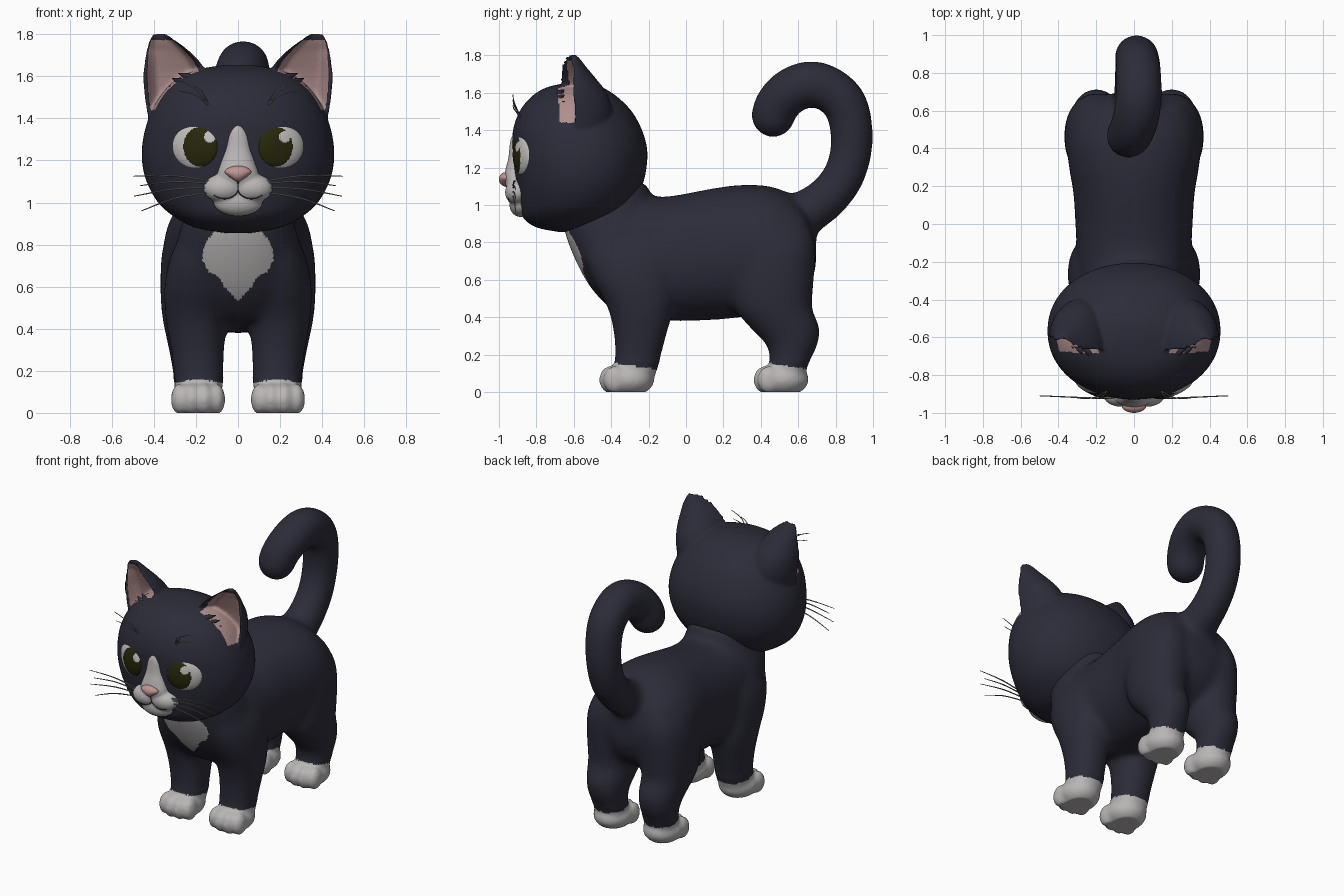
import bpy, bmesh, math
from mathutils import Vector, Matrix
from mathutils.bvhtree import BVHTree

if "Cube" in bpy.data.objects:
    bpy.data.objects.remove(bpy.data.objects["Cube"])

COLORS = {
    "dark_fur": (0.025, 0.025, 0.041), "white_fur": (0.49, 0.465, 0.465),
    "nose_pink": (0.52, 0.30, 0.28), "ear_pink": (0.43, 0.27, 0.26), "eye_white": (0.55, 0.53, 0.52),
    "olive_iris": (0.021, 0.021, 0.003), "whisker_grey": (0.22, 0.22, 0.22),
}
MATS = {}
for name, c in COLORS.items():
    MATS[name] = bpy.data.materials.new(name)
    MATS[name].diffuse_color = (*c, 1)


def resample(rows, k):
    """Smooth interpolation through a list of equal-length tuples."""
    out = []
    for i in range(len(rows) - 1):
        p = [rows[max(0, min(len(rows) - 1, i + j))] for j in (-1, 0, 1, 2)]
        for s in range(k):
            t = s / k
            out.append([0.5 * (2 * b + (c - a) * t + (2 * a - 5 * b + 4 * c - d) * t * t
                               + (3 * b - a - 3 * c + d) * t ** 3) for a, b, c, d in zip(*p)])
    return out + [list(rows[-1])]


def skin(bm, rings):
    """Join rings of points into a closed tube."""
    vs = [[bm.verts.new(p) for p in r] for r in rings]
    n = len(vs[0])
    fs = [bm.faces.new((a[i], a[(i + 1) % n], b[(i + 1) % n], b[i]))
          for a, b in zip(vs, vs[1:]) for i in range(n)]
    fs += [bm.faces.new(vs[0]), bm.faces.new(vs[-1])]
    bmesh.ops.recalc_face_normals(bm, faces=fs)


def loft(bm, rows, axis="z", s=1, n=40, k=4, power=0.92):
    """Rows are (position, a0, a1, b0, b1) extents of rounded rings."""
    rings = []
    for t, a0, a1, b0, b1 in resample(rows, k):
        ring = []
        for i in range(n):
            c, d = math.cos(math.tau * i / n), math.sin(math.tau * i / n)
            c, d = (math.copysign(abs(v) ** power, v) for v in (c, d))
            a, b = (a0 + a1) / 2 + (a1 - a0) / 2 * c, (b0 + b1) / 2 + (b1 - b0) / 2 * d
            ring.append((s * a, b, t) if axis == "z" else (s * a, t, b))
        rings.append(ring)
    skin(bm, rings)


def sweep(bm, pts, ref, n=6, k=4):
    """Round tube through (x, y, z, radius) points."""
    rows, rings = resample(pts, k), []
    P = [Vector(r[:3]) for r in rows]
    for i, r in enumerate(rows):
        t = (P[min(i + 1, len(P) - 1)] - P[max(i - 1, 0)]).normalized()
        u = t.cross(Vector(ref)).normalized()
        v = t.cross(u)
        rings.append([P[i] + r[3] * (u * math.cos(math.tau * j / n) + v * math.sin(math.tau * j / n))
                      for j in range(n)])
    skin(bm, rings)


def ball(bm, loc, rad, rot=0, seg=32):
    m = Matrix.Translation(loc) @ Matrix.Rotation(rot, 4, "Z") @ Matrix.Diagonal((*rad, 1))
    return bmesh.ops.create_uvsphere(bm, u_segments=seg, v_segments=seg // 2, radius=1, matrix=m)["verts"]


def finish(bm, name, mats, rule=None, voxel=0, smooth=0, above=-9):
    """Make an object; optionally fuse, relax and colour it by a rule."""
    me = bpy.data.meshes.new(name)
    ob = bpy.data.objects.new(name, me)
    bpy.context.collection.objects.link(ob)
    bm.to_mesh(me)
    if voxel:
        mod = ob.modifiers.new("fuse", "REMESH")
        mod.mode, mod.voxel_size = "VOXEL", voxel
        bpy.context.view_layer.objects.active = ob
        bpy.ops.object.modifier_apply(modifier="fuse")
    bm.clear()
    bm.from_mesh(me)
    for step in range(smooth):
        vs = [v for v in bm.verts if step < 6 or v.co.z > above]
        bmesh.ops.smooth_vert(bm, verts=vs, factor=0.5, use_axis_x=True, use_axis_y=True, use_axis_z=True)
    for v in bm.verts:
        v.co.z = max(v.co.z, 0)
    bm.normal_update()
    for f in bm.faces:
        f.smooth = True
        f.material_index = rule(f.calc_center_median(), f.normal) if rule else 0
    bm.to_mesh(me)
    for m in mats:
        me.materials.append(MATS[m])
    return bm


# Body: torso, chest, legs, paws and tail fused together
bm = bmesh.new()
loft(bm, [(-.42, -.18, .18, .52, .95), (-.3, -.28, .28, .42, 1.04), (-.1, -.305, .305, .38, 1.045),
          (.15, -.32, .32, .385, 1.09), (.3, -.345, .345, .40, 1.108), (.45, -.355, .355, .42, 1.1),
          (.57, -.32, .32, .47, 1.05), (.65, -.24, .24, .55, .96), (.695, -.1, .1, .66, .85)], "y")
loft(bm, [(.44, -.2, .2, -.40, 0), (.55, -.27, .27, -.505, 0), (.7, -.31, .31, -.59, 0),
          (.86, -.28, .28, -.65, -.1), (.98, -.24, .24, -.66, -.16), (1.12, -.2, .2, -.6, -.21)])
FRONT = [(.05, .09, .29, -.38, -.18), (.15, .07, .30, -.38, -.145), (.3, .065, .32, -.385, -.105),
         (.45, .05, .345, -.42, -.065), (.6, .03, .35, -.5, -.05), (.75, .03, .32, -.55, -.03),
         (.9, .05, .24, -.52, -.1)]
REAR = [(.05, .09, .29, .46, .62), (.15, .08, .305, .45, .655), (.25, .075, .32, .43, .705),
        (.35, .06, .34, .335, .715), (.45, .05, .36, .26, .675), (.6, .03, .37, .24, .685),
        (.8, .03, .355, .25, .69), (.96, .06, .27, .32, .63)]
for s in (1, -1):
    for leg, y in ((FRONT, -.31), (REAR, .515)):
        loft(bm, leg, s=s)
        ball(bm, (s * .19, y, .067), (.127, .142, .092))
        for dx, dy in ((-.088, -.072), (-.032, -.094), (.032, -.094), (.088, -.072)):
            ball(bm, (s * .19 + dx, y + dy, .065), (.042, .062, .075))
TAIL = [(0, .54, .90, .14), (.01, .66, .97, .122), (.01, .75, 1.035, .116), (.01, .835, 1.14, .113),
        (.01, .88, 1.27, .113), (.015, .885, 1.4, .116), (.02, .855, 1.53, .12), (.025, .78, 1.61, .123),
        (.025, .67, 1.648, .125), (.01, .56, 1.61, .125), (-.015, .49, 1.54, .122), (-.03, .466, 1.478, .12)]
sweep(bm, TAIL, (1, 0, 0), n=24)
ball(bm, TAIL[-1][:3], (.12, .12, .12))

BIB = [(.535, 0), (.58, .05), (.645, .09), (.67, .14), (.73, .17), (.80, .16), (.87, .11), (.95, .1)]


def body_rule(c, n):
    y0 = -.45 if c.y < .1 else .37
    if c.z < .165 - .15 * (c.y - y0):
        return 1
    if c.y < -.38 and n.y < 0:
        for (z0, w0), (z1, w1) in zip(BIB, BIB[1:]):
            if z0 <= c.z < z1:
                return int(abs(c.x) < w0 + (w1 - w0) * (c.z - z0) / (z1 - z0))
    return 0


finish(bm, "body", ["dark_fur", "white_fur"], body_rule, .0125, 30, .17)

# Head with ears that have rounded backs and a hollow pink front
bm = bmesh.new()
loft(bm, [(.855, -.06, .06, -.68, -.58), (.88, -.2, .2, -.80, -.45), (.93, -.30, .30, -.87, -.36),
          (1.0, -.38, .38, -.893, -.29), (1.1, -.435, .435, -.91, -.235), (1.2, -.457, .457, -.922, -.211),
          (1.3, -.452, .452, -.928, -.208), (1.4, -.425, .425, -.925, -.235), (1.5, -.375, .375, -.89, -.29),
          (1.58, -.30, .30, -.825, -.37), (1.63, -.2, .2, -.74, -.45), (1.655, -.06, .06, -.62, -.53)],
     n=64, k=5, power=.95)
EAR = [(1.36, .12, .42, -.66, -.41), (1.5, .12, .443, -.665, -.395), (1.6, .14, .45, -.672, -.425),
       (1.68, .19, .442, -.672, -.485), (1.74, .255, .432, -.668, -.535), (1.78, .31, .418, -.655, -.565),
       (1.805, .345, .398, -.635, -.59)]
for s in (1, -1):
    rings, n = [], 64
    for z, x0, x1, yf, yb in resample(EAR, 5):
        ring = []
        for i in range(n):
            c, d = math.cos(math.tau * i / n), math.sin(math.tau * i / n)
            y = yf + .035 * (1 + c) * min(1, (1.83 - z) / .1)
            dip = d if d > 0 else .42 * min(1, max(0, (-d - .42) / .4))
            ring.append((s * ((x0 + x1) / 2 + (x1 - x0) / 2 * c), y + (yb - y) * dip, z))
        rings.append(ring)
    skin(bm, rings)


def ear_rule(c, nrm):
    for a, b in zip(EAR, EAR[1:]):
        if 1.44 < c.z < 1.772 and a[0] <= c.z < b[0]:
            t = (c.z - a[0]) / (b[0] - a[0])
            x0, x1, yf, yb = (p + (q - p) * t for p, q in zip(a[1:], b[1:]))
            u = (abs(c.x) - (x0 + x1) / 2) / ((x1 - x0) / 2)
            y = yf + .035 * (1 + u)
            head = .375 if c.z < 1.5 else .375 - (c.z - 1.5) * 1.25
            return int(-.80 < u < .88 and yf - .012 < c.y < y + .5 * (yb - y) and nrm.y < .1
                       and abs(c.x) > head - .06)
    return 0


finish(bm, "head", ["dark_fur", "ear_pink"], ear_rule, .008, 6)

for s, side in ((1, "right"), (-1, "left")):
    # Fur tufts at the ear base
    bm = bmesh.new()
    for x, z in ((.285, 1.615), (.315, 1.59), (.33, 1.555)):
        sweep(bm, [(s * .22, -.69, z - .035, .026), (s * (x - .04), -.672, z - .015, .017),
                   (s * x, -.65, z, .001)], (0, 1, 0), n=8)
    finish(bm, side + "_ear_tuft", ["dark_fur"])

    # Eye with iris and highlight
    bm = bmesh.new()
    ball(bm, (s * .201, -.868, 1.268), (.118, .042, .112), s * .38, 128)

    def eye_rule(c, nrm):
        if math.hypot(c.x - s * .178 - .044, c.z - 1.312) < .027:
            return 0
        return int(((c.x - s * .178) / .082) ** 2 + ((c.z - 1.266) / .094) ** 2 < 1)

    finish(bm, side + "_eye", ["eye_white", "olive_iris"], eye_rule)

    # Whiskers and brow hairs
    bm = bmesh.new()
    for z0, x1, z1 in ((1.10, .50, 1.125), (1.09, .465, 1.08), (1.07, .495, 1.03), (1.05, .46, .96)):
        sweep(bm, [(s * .12, -.925, z0, .004), (s * .3, -.918, (z0 + z1) / 2 + .015, .004),
                   (s * x1, -.91, z1, .002)], (0, 1, 0))
    for x, z in ((.30, 1.588), (.225, 1.56), (.285, 1.53)):
        sweep(bm, [(s * .14, -.88, 1.46, .003), (s * (x * .5 + .06), -.918, z * .6 + .594, .003),
                   (s * x, -.925, z, .002)], (0, 1, 0))
    finish(bm, side + "_whiskers", ["whisker_grey"])

# Muzzle: blaze, cheek pads and chin
bm = bmesh.new()
loft(bm, [(z, -w, w, y, -.85) for z, w, y in ((1.37, .022, -.932), (1.33, .05, -.942), (1.25, .064, -.95),
                                             (1.18, .085, -.968), (1.13, .10, -.972), (1.07, .10, -.95))])
ball(bm, (0, -.885, 1.003), (.118, .06, .068))
for s in (1, -1):
    ball(bm, (s * .07, -.9, 1.068), (.096, .068, .068))
bm = finish(bm, "muzzle", ["white_fur"], voxel=.007, smooth=6)
tree = BVHTree.FromBMesh(bm)

# Mouth line laid on the muzzle
bm = bmesh.new()
for s in (1, -1):
    pts = []
    for x, z in ((.001, 1.1), (.003, 1.05), (.04, 1.022), (.08, 1.02), (.115, 1.035)):
        hit = tree.ray_cast(Vector((s * x, -2, z)), Vector((0, 1, 0)))[0]
        pts.append((s * x, hit.y if hit else -.92, z, .003))
    sweep(bm, pts, (0, 1, 0))
finish(bm, "mouth_line", ["dark_fur"])

# Nose, narrower toward the bottom
bm = bmesh.new()
for v in ball(bm, (0, -.965, 1.137), (.066, .035, .038)):
    v.co.x *= 1 if v.co.z > 1.145 else 1 - (1.145 - v.co.z) * 14
finish(bm, "nose", ["nose_pink"])

for m in bpy.data.materials:
    if m.users and not m.is_grease_pencil:
        m.use_nodes = True
        m.node_tree.nodes["Principled BSDF"].inputs["Base Color"].default_value = m.diffuse_color
